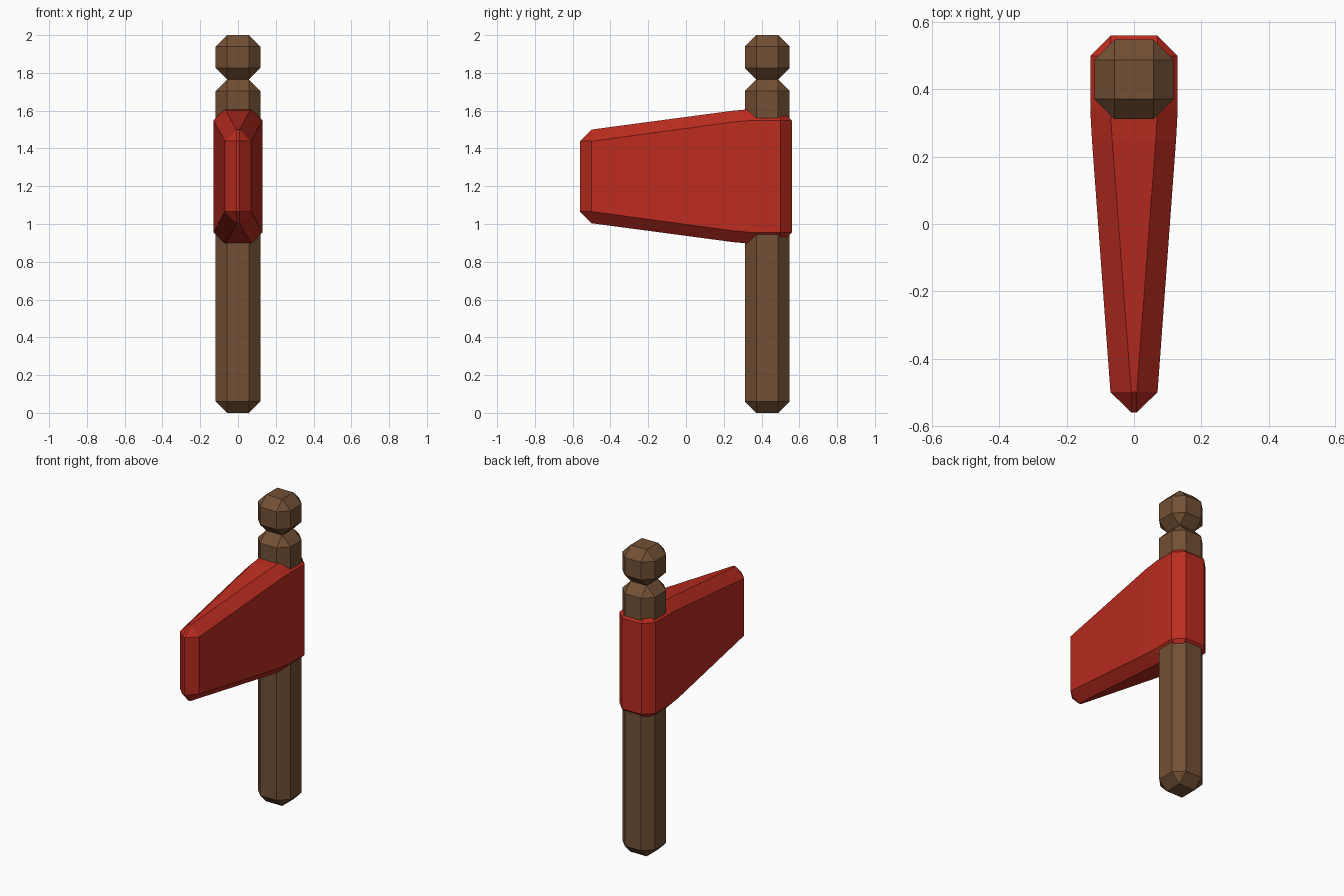
import bpy, bmesh
from mathutils import Vector

if "Cube" in bpy.data.objects:
    bpy.data.objects.remove(bpy.data.objects["Cube"])


def material(name, color):
    m = bpy.data.materials.new(name)
    m.diffuse_color = color
    m.use_nodes = True
    m.node_tree.nodes["Principled BSDF"].inputs["Base Color"].default_value = m.diffuse_color
    return m


def chamfered_loft(name, sections, place, mat):
    """Loft octagon sections (t, half_a, half_b, chamfer); chamfer 0 makes a rectangle."""
    bm = bmesh.new()
    rings = []
    for t, a, b, c in sections:
        pts = [(a, c - b), (a, b - c), (a - c, b), (c - a, b),
               (-a, b - c), (-a, c - b), (c - a, -b), (a - c, -b)]
        rings.append([bm.verts.new(place(p, q, t)) for p, q in pts])
    for r, s in zip(rings, rings[1:]):
        for i in range(8):
            j = (i + 1) % 8
            bm.faces.new((r[i], r[j], s[j], s[i]))
    bm.faces.new(rings[0][::-1])
    bm.faces.new(rings[-1])
    bmesh.ops.remove_doubles(bm, verts=bm.verts[:], dist=0.0005)
    bmesh.ops.recalc_face_normals(bm, faces=bm.faces[:])
    mesh = bpy.data.meshes.new(name)
    bm.to_mesh(mesh)
    bm.free()
    mesh.materials.append(mat)
    obj = bpy.data.objects.new(name, mesh)
    bpy.context.collection.objects.link(obj)
    return obj


wood = material("wood", (0.17, 0.08, 0.035, 1))
red = material("red_metal", (0.5, 0.025, 0.014, 1))

# Handle shaft and the knob on top: two chamfered posts meeting at a narrow neck
C = 0.06


def post(name, z0, z1):
    wide, small = 0.118, 0.118 - C
    chamfered_loft(name, [(z0, small, small, 0), (z0 + C, wide, wide, C),
                          (z1 - C, wide, wide, C), (z1, small, small, 0)],
                   lambda p, q, t: Vector((p, 0.43 + q, t)), wood)


post("handle_shaft", 0.0, 1.765)
post("handle_knob", 1.765, 2.0)

# Axe head: chamfered block lofted along y, narrowing to the cutting edge
head = [(-0.56, 0.008, 0.187, 0),
        (-0.50, 0.07, 0.248, 0.062),
        (0.25, 0.125, 0.348, C),
        (0.34, 0.13, 0.356, C),
        (0.50, 0.13, 0.356, C),
        (0.56, 0.07, 0.296, 0)]
chamfered_loft("axe_head", head, lambda p, q, t: Vector((p, t, 1.252 + q)), red)
